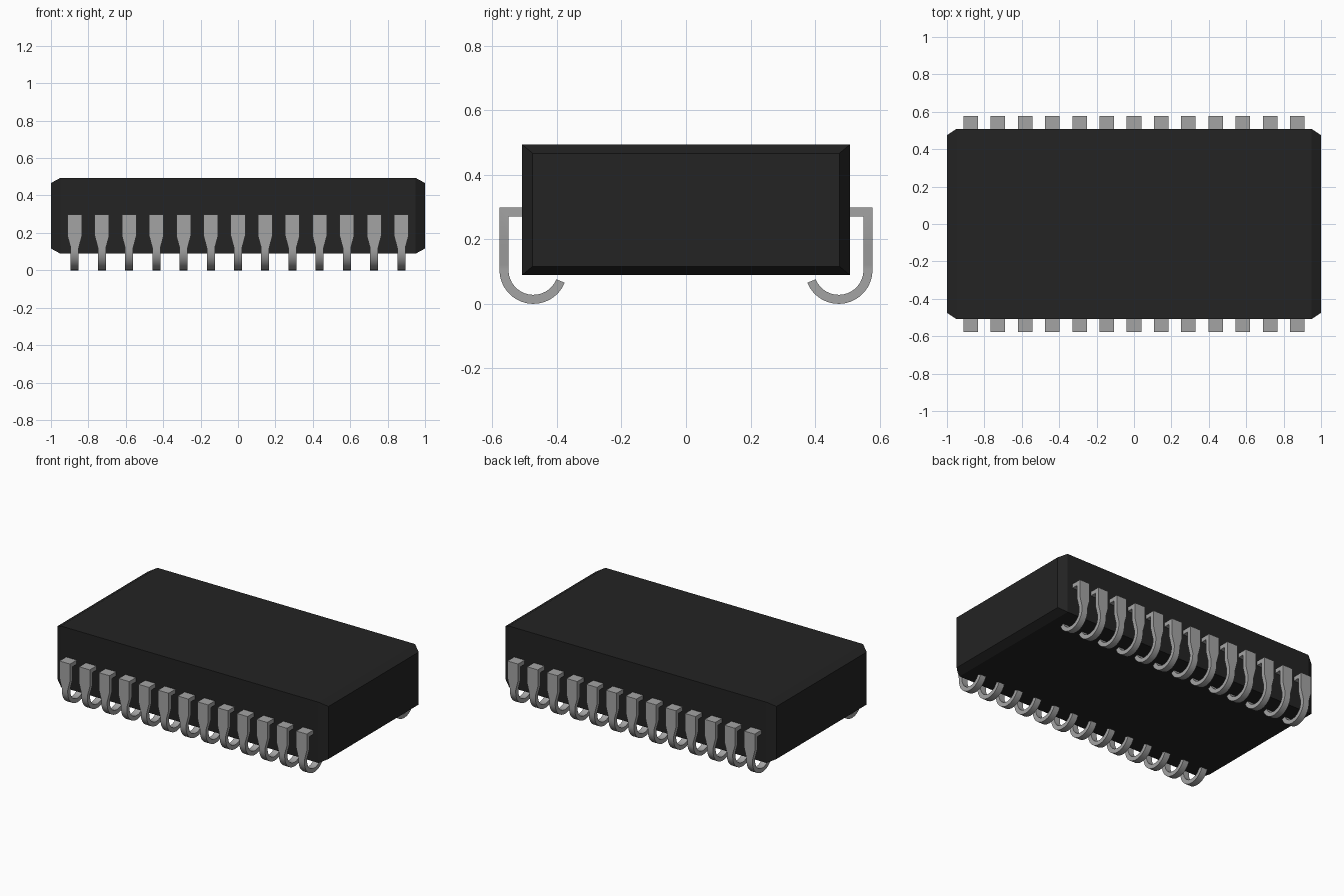
import bpy, bmesh, math
from mathutils import Matrix, Vector

if "Cube" in bpy.data.objects:
    bpy.data.objects.remove(bpy.data.objects["Cube"])


def material(name, rgb, rough, metal=0.0):
    m = bpy.data.materials.new(name)
    m.use_nodes = True
    m.diffuse_color = (*rgb, 1)
    b = m.node_tree.nodes["Principled BSDF"]
    b.inputs["Base Color"].default_value = (*rgb, 1)
    b.inputs["Roughness"].default_value = rough
    b.inputs["Metallic"].default_value = metal
    return m


def finish(name, bm, mat):
    bmesh.ops.recalc_face_normals(bm, faces=bm.faces)
    mesh = bpy.data.meshes.new(name)
    bm.to_mesh(mesh)
    bm.free()
    mesh.materials.append(mat)
    ob = bpy.data.objects.new(name, mesh)
    bpy.context.collection.objects.link(ob)
    return ob


black = material("black plastic", (0.0168, 0.0168, 0.0168), 0.6)
grey = material("grey metal", (0.37, 0.37, 0.37), 0.5)

# Package body: block with bevelled-in end faces
Z0, Z1, HALF_Y = 0.089, 0.494, 0.508
mid = (Z0 + Z1) / 2
bm = bmesh.new()
bmesh.ops.create_cube(bm, size=1, matrix=Matrix.Translation((0, 0, mid))
                      @ Matrix.Diagonal((1.9, 2 * HALF_Y, Z1 - Z0, 1)))
bm.normal_update()
ends = [f for f in bm.faces if abs(f.normal.x) > 0.9]
for f in bmesh.ops.extrude_discrete_faces(bm, faces=ends)["faces"]:
    for v in f.verts:
        v.co.x = math.copysign(1.0, v.co.x)
        v.co.y *= 0.475 / HALF_Y
        v.co.z = mid + (v.co.z - mid) * 0.175 / (mid - Z0)
finish("package_body", bm, black)

# J-shaped lead: sections of (outer point, inner point, half width) in the y-z plane
T, R, CY, CZ = 0.028, 0.105, -0.473, 0.105
WIDE, NARROW = 0.039, 0.0215
OUT, IN = CY - R, CY - R + T
sections = [((-0.5, 0.298), (-0.5, 0.298 - T), WIDE),
            ((OUT, 0.298), (IN, 0.298 - T), WIDE),
            ((OUT, 0.185), (IN, 0.185), WIDE),
            ((OUT, 0.12), (IN, 0.12), NARROW)]
STEPS = 16
for i in range(STEPS + 1):
    a = math.pi + math.radians(158) * i / STEPS
    c, s = math.cos(a), math.sin(a)
    sections.append(((CY + R * c, CZ + R * s),
                     (CY + (R - T) * c, CZ + (R - T) * s), NARROW))


def lead_row(name, turn):
    bm = bmesh.new()
    rings = []
    for o, n, w in sections:
        rings.append([bm.verts.new(Vector(p)) for p in
                      ((-w, *o), (w, *o), (w, *n), (-w, *n))])
    for a, b in zip(rings, rings[1:]):
        for k in range(4):
            j = (k + 1) % 4
            bm.faces.new((a[k], a[j], b[j], b[k]))
    bm.faces.new(rings[0])
    bm.faces.new(rings[-1])
    bmesh.ops.translate(bm, verts=bm.verts, vec=(-0.873, 0, 0))
    ob = finish(name, bm, grey)
    # Smooth the curl, keep the strip edges sharp
    bpy.ops.object.select_all(action='DESELECT')
    ob.select_set(True)
    bpy.context.view_layer.objects.active = ob
    bpy.ops.object.shade_smooth_by_angle(angle=math.radians(30))
    # Repeat along the side
    arr = ob.modifiers.new("row", 'ARRAY')
    arr.count = 13
    arr.use_relative_offset = False
    arr.use_constant_offset = True
    arr.constant_offset_displace = (0.1455, 0, 0)
    ob.rotation_euler.z = turn


lead_row("front_leads", 0)
lead_row("back_leads", math.pi)
